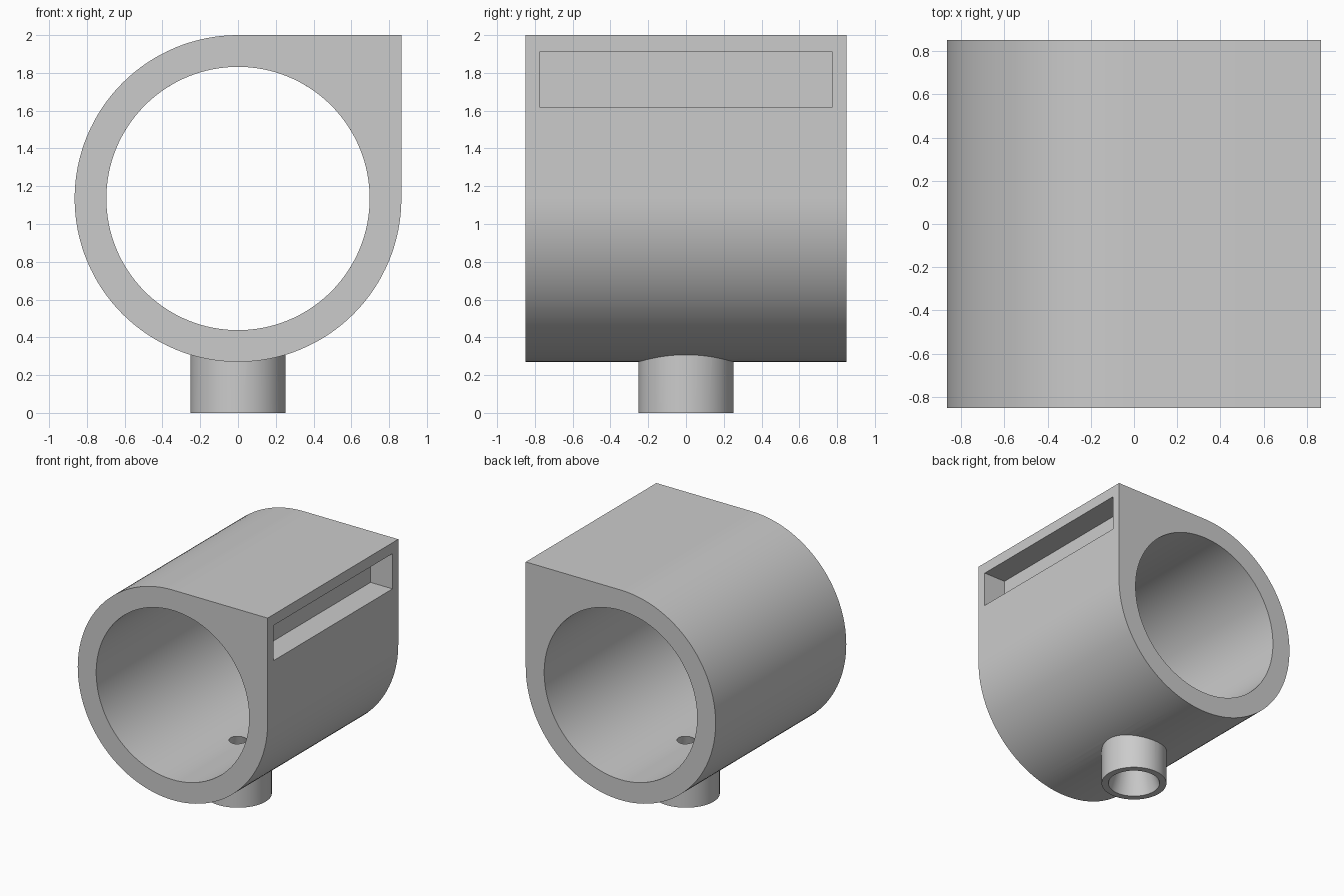
import bpy, bmesh, math
from mathutils import Matrix

cube = bpy.data.objects.get("Cube")
if cube:
    bpy.data.objects.remove(cube, do_unlink=True)

R, BORE, CZ, HALF = 0.865, 0.697, 1.135, 0.85   # shell radius, bore radius, axis height, half length
SLOPE, TIP, TIP_Z = 0.3, 0.067, 0.44            # funnel taper and its small opening

grey = bpy.data.materials.new("plain grey")
grey.use_nodes = True
colour = (0.6, 0.6, 0.6, 1)
grey.diffuse_color = colour
grey.node_tree.nodes["Principled BSDF"].inputs["Base Color"].default_value = colour


def add_object(name, bm):
    bmesh.ops.recalc_face_normals(bm, faces=bm.faces)
    mesh = bpy.data.meshes.new(name)
    bm.to_mesh(mesh)
    bm.free()
    mesh.materials.append(grey)
    obj = bpy.data.objects.new(name, mesh)
    bpy.context.collection.objects.link(obj)
    return obj


def cone(name, r_low, r_high, z_low, z_high, segments=64):
    bm = bmesh.new()
    bmesh.ops.create_cone(bm, cap_ends=True, segments=segments, radius1=r_low, radius2=r_high,
                          depth=z_high - z_low,
                          matrix=Matrix.Translation((0, 0, (z_low + z_high) / 2)))
    return add_object(name, bm)


def combine(target, other, operation):
    mod = target.modifiers.new(operation.lower(), "BOOLEAN")
    mod.operation, mod.object, mod.solver = operation, other, "EXACT"
    bpy.context.view_layer.objects.active = target
    bpy.ops.object.modifier_apply(modifier=mod.name)
    bpy.data.objects.remove(other, do_unlink=True)


# Shell: round on three quarters, square at the upper +x corner
bm = bmesh.new()
steps = 96
outline = [(R, CZ + R)]
for i in range(steps + 1):
    a = math.pi / 2 + 1.5 * math.pi * i / steps
    outline.append((R * math.cos(a), CZ + R * math.sin(a)))
face = bm.faces.new([bm.verts.new((x, -HALF, z)) for x, z in outline])
extruded = bmesh.ops.extrude_face_region(bm, geom=[face])["geom"]
bmesh.ops.translate(bm, vec=(0, 2 * HALF, 0),
                    verts=[v for v in extruded if isinstance(v, bmesh.types.BMVert)])
body = add_object("ring_housing", bm)

# Spout under the shell
combine(body, cone("spout", 0.252, 0.252, 0, 0.36), "UNION")

# Main bore along y
bore = cone("bore_cutter", BORE, BORE, -1, 1, 128)
bore.data.transform(Matrix.Translation((0, 0, CZ)) @ Matrix.Rotation(math.pi / 2, 4, "X"))
combine(body, bore, "DIFFERENCE")

# Funnel through the spout into the bore
low, high = -0.05, 0.52
combine(body, cone("funnel_cutter", TIP + SLOPE * (TIP_Z - low), TIP + SLOPE * (TIP_Z - high),
                   low, high), "DIFFERENCE")

# Long blind slot in the flat +x side
bm = bmesh.new()
bmesh.ops.create_cube(bm, size=1, matrix=Matrix.Translation((R, 0, 1.765))
                      @ Matrix.Diagonal((0.4, 1.55, 0.29, 1)))
combine(body, add_object("slot_cutter", bm), "DIFFERENCE")

# Smooth curves, sharp edges
bpy.ops.object.select_all(action="DESELECT")
body.select_set(True)
bpy.context.view_layer.objects.active = body
bpy.ops.object.shade_smooth_by_angle(angle=math.radians(25))
